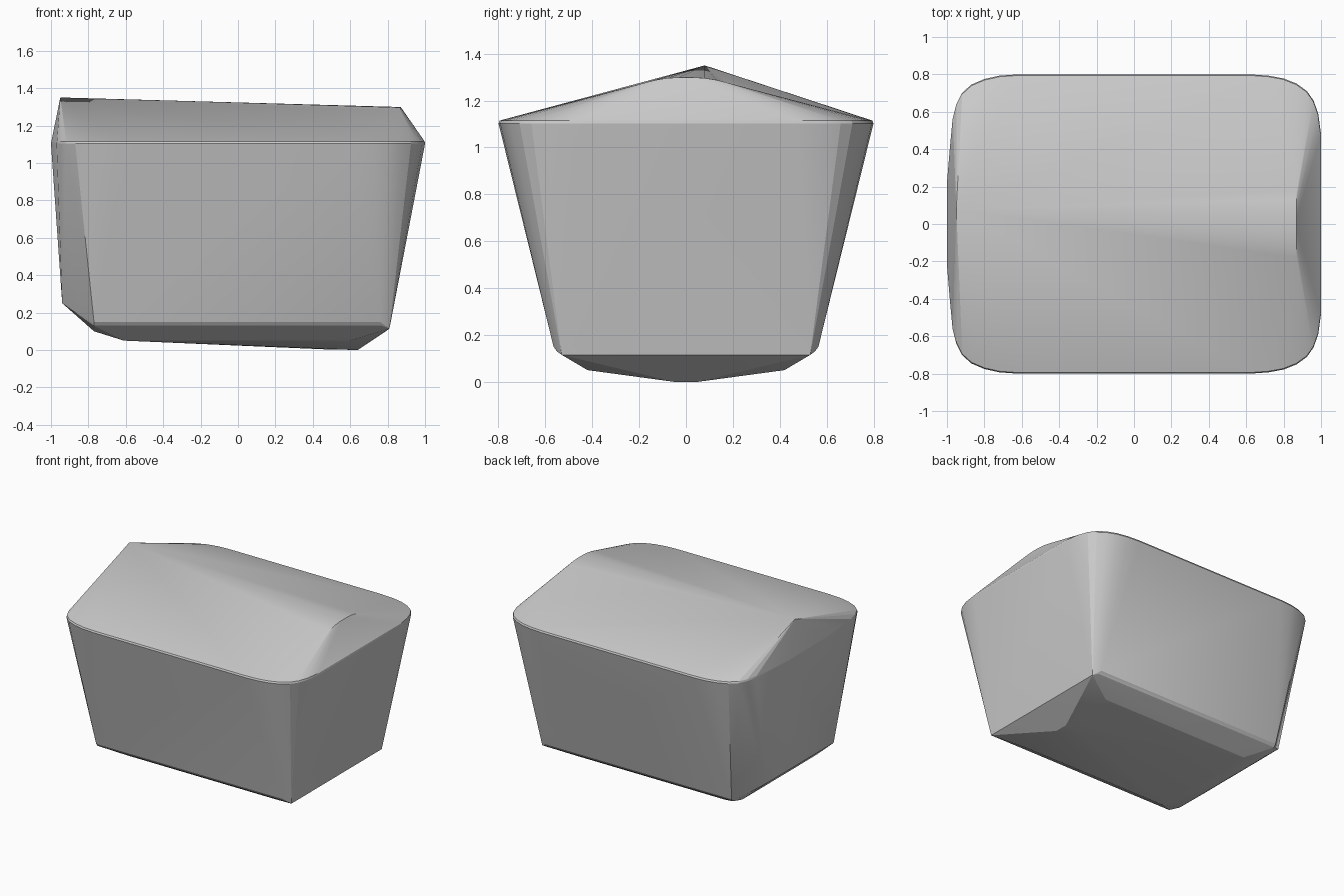
import bpy
import bmesh
import math

if "Cube" in bpy.data.objects:
    bpy.data.objects.remove(bpy.data.objects["Cube"])


def both_sides(points):
    """Mirror points across the y = 0 plane."""
    return [(x, s * y, z) for x, y, z in points for s in (1, -1)]


# Rim outline: softly rounded corners, slightly bowed left end
rim = [(1, .22), (1, .48), (.985, .59), (.96, .66), (.925, .71), (.87, .75),
       (.80, .778), (.72, .793), (.62, .8),
       (-.62, .8), (-.72, .793), (-.80, .775), (-.87, .745), (-.92, .70),
       (-.95, .64), (-.97, .56), (-.985, .4), (-1, .22)]
points = both_sides([(x, y, 1.103) for x, y in rim])
points += both_sides([(x * .998, y * .993, 1.115) for x, y in rim])

# Roof: sharp peak at the left, small rounded ridge end at the right
points.append((-.95, .08, 1.35))
points += both_sides([(.87, .03, 1.299), (.87, .08, 1.296),
                      (.87, .13, 1.288), (.87, .18, 1.275)])

# Lower edge of the walls and the shallow keel-shaped underside
points += both_sides([
    (.77, .55, .13), (.76, .565, .15), (.81, .53, .115), (.79, .42, .10),
    (-.77, .55, .13), (-.77, .565, .15), (-.94, .39, .25), (-.77, .44, .10),
    (.60, .42, .05), (-.61, .42, .05),
    (.64, .05, 0), (.45, .03, .004)])

# Wrap all the profile points in one convex shell
bm = bmesh.new()
for p in points:
    bm.verts.new(p)
result = bmesh.ops.convex_hull(bm, input=bm.verts[:])
unused = {g for g in result["geom_interior"] + result["geom_unused"]
          if isinstance(g, bmesh.types.BMVert)}
bmesh.ops.delete(bm, geom=list(unused), context='VERTS')
bmesh.ops.recalc_face_normals(bm, faces=bm.faces[:])
mesh = bpy.data.meshes.new("faceted_block")
bm.to_mesh(mesh)
bm.free()

block = bpy.data.objects.new("faceted_block", mesh)
bpy.context.collection.objects.link(block)
bpy.context.view_layer.objects.active = block
block.select_set(True)
bpy.ops.object.shade_smooth_by_angle(angle=math.radians(15))
